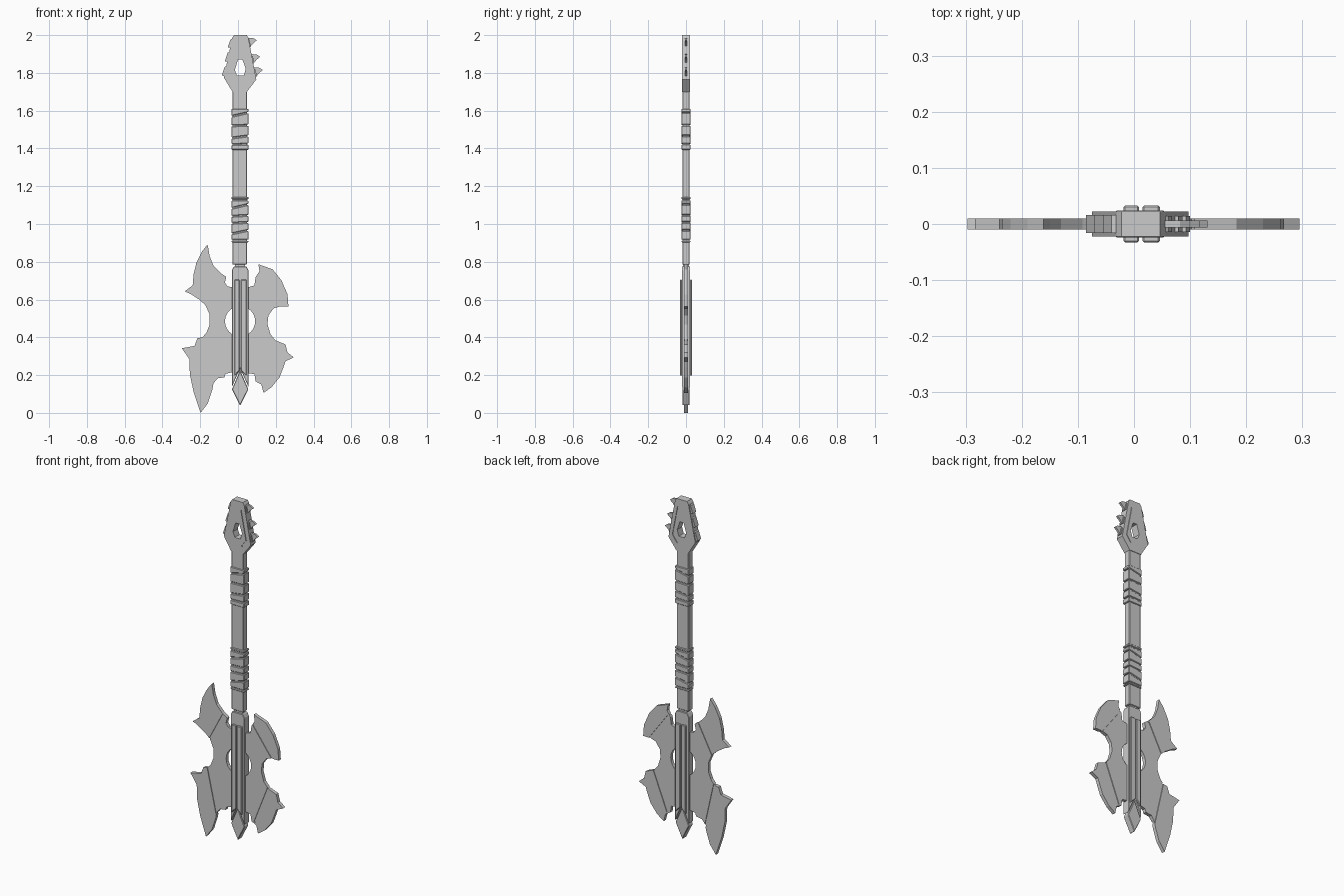
import bpy, bmesh, math

CX = 0.011  # centre line of neck and spine


def prism(name, pts, y0, y1, bevel=0.0):
    """Extrude an x-z outline from y0 to y1."""
    bm = bmesh.new()
    f = bm.faces.new([bm.verts.new((x, y0, z)) for x, z in pts])
    ext = bmesh.ops.extrude_face_region(bm, geom=[f])
    for v in ext["geom"]:
        if isinstance(v, bmesh.types.BMVert):
            v.co.y = y1
    bmesh.ops.recalc_face_normals(bm, faces=bm.faces)
    me = bpy.data.meshes.new(name)
    bm.to_mesh(me)
    bm.free()
    ob = bpy.data.objects.new(name, me)
    bpy.context.collection.objects.link(ob)
    if bevel:
        m = ob.modifiers.new("bevel", "BEVEL")
        m.width, m.segments = bevel, 1
    return ob


def cut(ob, cutter):
    m = ob.modifiers.new("cut", "BOOLEAN")
    m.object, m.operation, m.solver = cutter, "DIFFERENCE", "EXACT"
    bpy.context.view_layer.objects.active = ob
    bpy.ops.object.modifier_apply(modifier=m.name)
    bpy.data.objects.remove(cutter)


def line_quad(a, b, w, over=0.02):
    """Thin rectangle along a-b, extended a little past both ends."""
    dx, dz = b[0] - a[0], b[1] - a[1]
    n = math.hypot(dx, dz)
    ux, uz = dx / n, dz / n
    a = (a[0] - ux * over, a[1] - uz * over)
    b = (b[0] + ux * over, b[1] + uz * over)
    px, pz = -uz * w / 2, ux * w / 2
    return [(a[0] + px, a[1] + pz), (a[0] - px, a[1] - pz),
            (b[0] - px, b[1] - pz), (b[0] + px, b[1] + pz)]


# axe-blade body plate
left = [(-.03, .665), (-.056, .67), (-.07, .69), (-.062, .72), (-.092, .74), (-.13, .78),
        (-.15, .83), (-.161, .892), (-.19, .855), (-.22, .797), (-.235, .734), (-.24, .675),
        (-.283, .643), (-.255, .632), (-.205, .60), (-.172, .57), (-.15, .52), (-.15, .468),
        (-.167, .425), (-.188, .40), (-.215, .395), (-.23, .355), (-.297, .342), (-.257, .283),
        (-.255, .204), (-.235, .11), (-.198, 0), (-.16, .05), (-.135, .125), (-.13, .156),
        (-.108, .183), (-.072, .188), (-.066, .207), (-.03, .215)]
right = [(.055, .21), (.087, .205), (.093, .167), (.124, .15), (.135, .106), (.177, .135),
         (.22, .188), (.24, .24), (.251, .273), (.295, .294), (.262, .32), (.251, .363),
         (.198, .384), (.172, .416), (.156, .469), (.161, .516), (.188, .553), (.22, .563),
         (.267, .563), (.262, .628), (.23, .702), (.183, .76), (.108, .787), (.114, .75),
         (.093, .718), (.087, .675), (.055, .665)]
body = prism("blade_body", left + right, -.01, .01)

# round opening behind the spine
circle = [(CX + .08 * math.cos(i * math.pi / 12), .485 + .08 * math.sin(i * math.pi / 12))
          for i in range(24)]
cut(body, prism("hole_cutter", circle, -.05, .05))

# engraved lines separating the four blades, on both faces
for a, b in [((-.092, .728), (-.172, .575)), ((.103, .728), (.225, .563)),
             ((-.186, .40), (-.13, .15)), ((.198, .382), (.114, .17))]:
    for s in (-1, 1):
        y = sorted((s * .006, s * .03))
        cut(body, prism("groove_cutter", line_quad(a, b, .009, .004), y[0], y[1]))

# spine with an inverted V at the bottom, and the pointed tip below it
prism("spine", [(-.022, .775), (.045, .775), (.055, .755), (.055, .138), (CX, .238),
                (-.032, .138), (-.032, .755)], -.022, .022, .002)
prism("spine_tip", [(-.032, .125), (CX, .225), (.055, .125), (CX, .038)], -.019, .019, .003)

# twin raised rails on front and back of the spine
for s, side in ((-1, "front"), (1, "back")):
    for x0, x1, inner in ((-.019, .009, 1), (.015, .046, 0)):
        xl, xh = (.215, .19) if inner == 0 else (.19, .215)
        y = sorted((s * .02, s * .033))
        prism(f"rail_{side}", [(x0, .195), (x1, .225), (x1, .705), (x0, .705)] if inner else
              [(x0, .225), (x1, .195), (x1, .705), (x0, .705)], y[0], y[1], .003)

# neck
prism("neck", [(-.029, .785), (.047, .785), (.047, 1.72), (-.029, 1.72)], -.019, .019, .003)
prism("neck_joint", [(-.016, .765), (.038, .765), (.038, .80), (-.016, .80)], -.015, .015)

# neck wraps: bands with slanted seams
wraps = {
    "upper_wrap": ([1.613, 1.57, 1.52, 1.455, 1.42, 1.39],
                   [1.613, 1.59, 1.523, 1.467, 1.423, 1.39]),
    "lower_wrap": ([1.147, 1.128, 1.083, 1.041, 1.004, .948, .914, .90],
                   [1.147, 1.128, 1.104, 1.046, 1.009, .967, .914, .90]),
}
for name, (zl, zr) in wraps.items():
    g = .003
    for i in range(len(zl) - 1):
        prism(name, [(-.034, zl[i + 1] + g), (.055, zr[i + 1] + g),
                     (.055, zr[i] - g), (-.034, zl[i] - g)], -.024, .024, .003)

# headstock with opening
head = prism("headstock", [(-.022, 2.0), (.046, 2.0), (.055, 1.985), (.097, 1.765),
                           (.047, 1.70), (-.029, 1.70), (-.075, 1.775), (-.031, 1.985)],
             -.022, .022)
cut(head, prism("opening_cutter", [(0, 1.87), (.024, 1.87), (.041, 1.82), (.03, 1.785),
                                   (-.005, 1.785), (-.017, 1.815)], -.05, .05))

# engraved trim beside the opening
for a, b in [((.036, 1.955), (.069, 1.785)), ((.069, 1.785), (.04, 1.745))]:
    for s in (-1, 1):
        y = sorted((s * .018, s * .03))
        cut(head, prism("trim_cutter", line_quad(a, b, .006, 0), y[0], y[1]))

# blocks on the left edge of the headstock
for z0, z1 in ((1.93, 1.985), (1.855, 1.915), (1.78, 1.84)):
    e0, e1 = -.075 + (z0 - 1.775) * .21, -.075 + (z1 - 1.775) * .21
    prism("edge_block", [(e0 + .02, z0), (e0 - .012, z0 + .006), (e1 - .009, z1 - .008),
                         (e1 + .02, z1)], -.016, .016)

# hooked tuning spikes on the right edge
for x, z in ((.06, 1.962), (.078, 1.875), (.092, 1.805)):
    prism("tuning_spike", [(x - .02, z - .02), (x + .006, z - .022), (x + .022, z - .004),
                           (x + .039, z + .01), (x + .022, z + .022), (x, z + .024),
                           (x - .02, z + .02)], -.006, .006)
    prism("spike_base", [(x - .02, z - .024), (x + .008, z - .024),
                         (x + .001, z + .014), (x - .02, z + .014)], -.014, .014)
